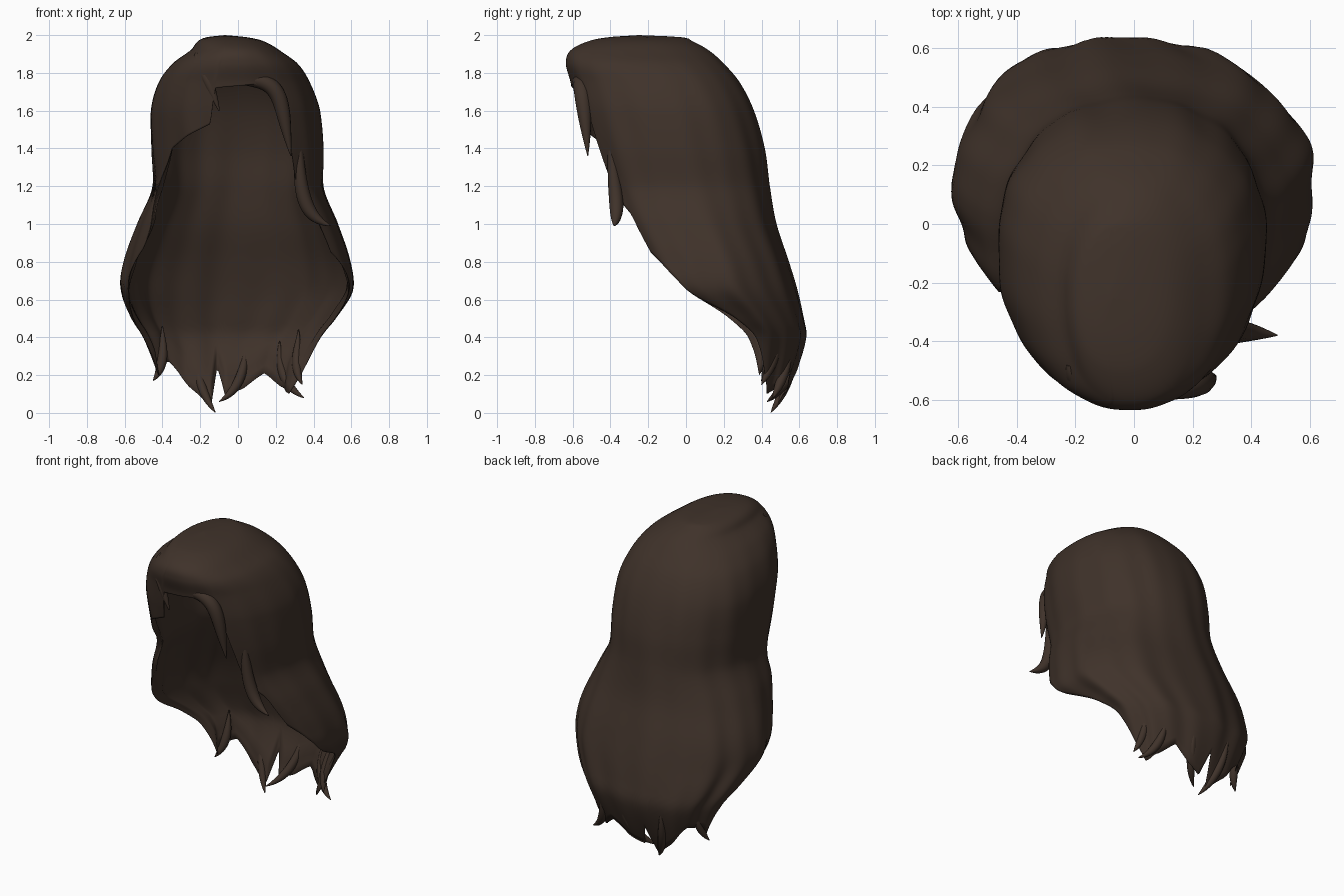
import bpy, bmesh, math
from math import sin, cos, radians, exp

if "Cube" in bpy.data.objects:
    bpy.data.objects.remove(bpy.data.objects["Cube"])

mat = bpy.data.materials.new("dark_brown")
mat.diffuse_color = (0.05, 0.032, 0.023, 1)
mat.use_nodes = True
mat.node_tree.nodes["Principled BSDF"].inputs["Base Color"].default_value = mat.diffuse_color

# Horizontal sections: z, centre x, half width, centre y, back y, front y
SEC = [
    (2.00, -.07, 0, -.25, -.25, -.25), (1.99, -.06, .10, -.25, -.03, -.40),
    (1.97, -.04, .17, -.24, .03, -.51), (1.92, -.015, .235, -.22, .12, -.61),
    (1.85, -.015, .33, -.17, .20, -.635), (1.75, -.02, .40, -.11, .285, -.61),
    (1.60, -.015, .448, -.07, .36, -.585), (1.40, -.005, .455, -.05, .415, -.54),
    (1.20, 0, .45, -.02, .44, -.49), (1.00, 0, .53, .03, .475, -.42),
    (.80, 0, .598, .10, .54, -.33), (.65, 0, .612, .14, .585, -.27),
    (.50, -.02, .54, .28, .62, 0), (.40, -.03, .47, .35, .635, .1),
    (.20, -.04, .38, .36, .57, .2), (0, -.05, .32, .36, .47, .3)]

# Lower hem: angle from the back (positive to the right), height
HEM = [(-169, 1.72), (-166, 1.53), (-150, 1.47), (-134, 1.40), (-128, 1.2),
       (-123, .88), (-109, .70), (-100, .55), (-92, .38), (-84, .20),
       (-72, .26), (-52, .27), (-34, .14), (-15, .03), (-9, .24), (-3, .09),
       (10, .13), (26, .21), (45, .14), (66, .10), (76, .2), (88, .42),
       (92, .50), (103, .60), (109, .70), (125, .85), (129, 1.05), (136, 1.12),
       (141, 1.27), (145, 1.42), (148, 1.58), (153, 1.69), (168, 1.74),
       (191, 1.72)]
WALL = .03


def hem(a):
    for (a0, z0), (a1, z1) in zip(HEM, HEM[1:]):
        if a <= a1:
            return z0 + (z1 - z0) * (a - a0) / (a1 - a0)
    return HEM[-1][1]


def section(z):
    """Smooth (Hermite) interpolation of the section table."""
    n = len(SEC)
    i = next((k for k in range(n - 1) if z >= SEC[k + 1][0]), n - 2)
    p, q = SEC[i], SEC[i + 1]
    h = q[0] - p[0]
    t = (z - p[0]) / h
    out = []
    for c in range(1, 6):
        def slope(k):
            lo, hi = max(k - 1, 0), min(k + 1, n - 1)
            return (SEC[hi][c] - SEC[lo][c]) / (SEC[hi][0] - SEC[lo][0])
        d = (q[c] - p[c]) / h
        m0, m1 = d if i == 0 else slope(i), slope(i + 1)
        lim = 3 * abs(d)
        m0, m1 = (max(-lim, min(lim, m)) for m in (m0, m1))
        out.append((2*t**3 - 3*t*t + 1) * p[c] + (t**3 - 2*t*t + t) * h * m0
                   + (3*t*t - 2*t**3) * q[c] + (t**3 - t*t) * h * m1)
    return out


def spow(v, e):
    return math.copysign(abs(v) ** e, v)


def surface(deg, z):
    # notch in the left front edge at neck height
    if deg < -90:
        deg = -90 + (deg + 90) * (1 - .4 * exp(-((z - 1.17) / .13) ** 2))
    a = radians(deg)
    cx, rx, yc, yb, yf = section(z)
    back = cos(a) > 0
    ry = yb - yc if back else yc - yf
    e = .92 if back else .86
    # long wavy grooves, deeper towards the ends
    depth = min(1, (2 - z) * 2) * (.007 + .014 * max(0, 1.1 - z))
    wave = sin(9 * a + 2.5 * sin(2.2 * z)) + .6 * sin(17 * a - 3 * z)
    k = 1 + depth * wave
    return (cx + rx * k * spow(sin(a), e), yc + ry * k * spow(cos(a), e), z)


def finish(ob):
    ob.data.materials.append(mat)
    for p in ob.data.polygons:
        p.use_smooth = True


# Main hair shell: columns from crown down to the hem, wall thinning at the hem
COLS, ROWS = 300, 70
bm = bmesh.new()
weights = bm.verts.layers.deform.verify()
grid = []
for i in range(COLS + 1):
    a = -169 + 360 * i / COLS
    zb = hem(a)
    col = []
    for j in range(ROWS + 1):
        z = 2 - (2 - zb) * (j / ROWS) ** 1.6
        v = bm.verts.new(surface(a, z))
        v[weights][0] = max(.1, min(1, (z - zb) / .12))
        col.append(v)
    grid.append(col)
for i in range(COLS):
    for j in range(ROWS):
        bm.faces.new((grid[i][j], grid[i+1][j], grid[i+1][j+1], grid[i][j+1]))
bmesh.ops.remove_doubles(bm, verts=bm.verts, dist=.0005)
me = bpy.data.meshes.new("hair_shell")
bm.to_mesh(me)
bm.free()
shell = bpy.data.objects.new("hair_shell", me)
bpy.context.collection.objects.link(shell)
finish(shell)
shell.vertex_groups.new(name="wall")
sol = shell.modifiers.new("thickness", 'SOLIDIFY')
sol.thickness = WALL
sol.offset = -1
sol.vertex_group = "wall"


# Tapered locks swept along smooth paths
def lock(name, pts):
    cu = bpy.data.curves.new(name, 'CURVE')
    cu.dimensions = '3D'
    cu.bevel_depth = 1
    cu.bevel_resolution = 4
    cu.resolution_u = 8
    cu.use_fill_caps = True
    s = cu.splines.new('NURBS')
    s.points.add(len(pts) - 1)
    for p, (x, y, z, r) in zip(s.points, pts):
        p.co = (x, y, z, 1)
        p.radius = r
    s.order_u = 4
    s.use_endpoint_u = True
    tmp = bpy.data.objects.new(name + "_path", cu)
    bpy.context.collection.objects.link(tmp)
    bpy.context.view_layer.update()
    mesh = bpy.data.meshes.new_from_object(
        tmp.evaluated_get(bpy.context.evaluated_depsgraph_get()))
    bpy.data.objects.remove(tmp)
    ob = bpy.data.objects.new(name, mesh)
    bpy.context.collection.objects.link(ob)
    finish(ob)


lock("fringe_swoop_lock", [(-.16, -.55, 1.84, .03), (0, -.57, 1.77, .035),
     (.12, -.56, 1.77, .04), (.23, -.55, 1.70, .045), (.25, -.53, 1.52, .035),
     (.28, -.52, 1.36, .002)])
lock("right_side_lock", [(.32, -.40, 1.55, .01), (.32, -.39, 1.3, .03),
     (.34, -.36, 1.1, .045), (.41, -.37, 1.02, .03), (.49, -.38, .99, .002)])
lock("parting_lock", [(-.22, -.48, 1.90, .01), (-.21, -.55, 1.86, .04),
     (-.16, -.58, 1.78, .04), (-.10, -.57, 1.60, .004)])

# Hooked tips along the lower hem
TIPS = {"left": [(-.40, .47, .36), (-.38, .44, .25), (-.45, .40, .17)],
        "centre_left": [(-.23, .58, .28), (-.21, .53, .12), (-.12, .45, .003)],
        "centre_right": [(.04, .60, .28), (.03, .53, .13), (-.10, .43, .06)],
        "right": [(.22, .55, .28), (.22, .50, .15), (.35, .46, .08)],
        "far_right": [(.32, .49, .34), (.29, .45, .24), (.34, .40, .15)]}
for side, (p, q, r) in TIPS.items():
    top = (p[0], p[1] + .01, p[2] + .1)
    lock(side + "_tip_lock", [(*top, .003), (*p, .02), (*q, .045), (*r, .002)])
